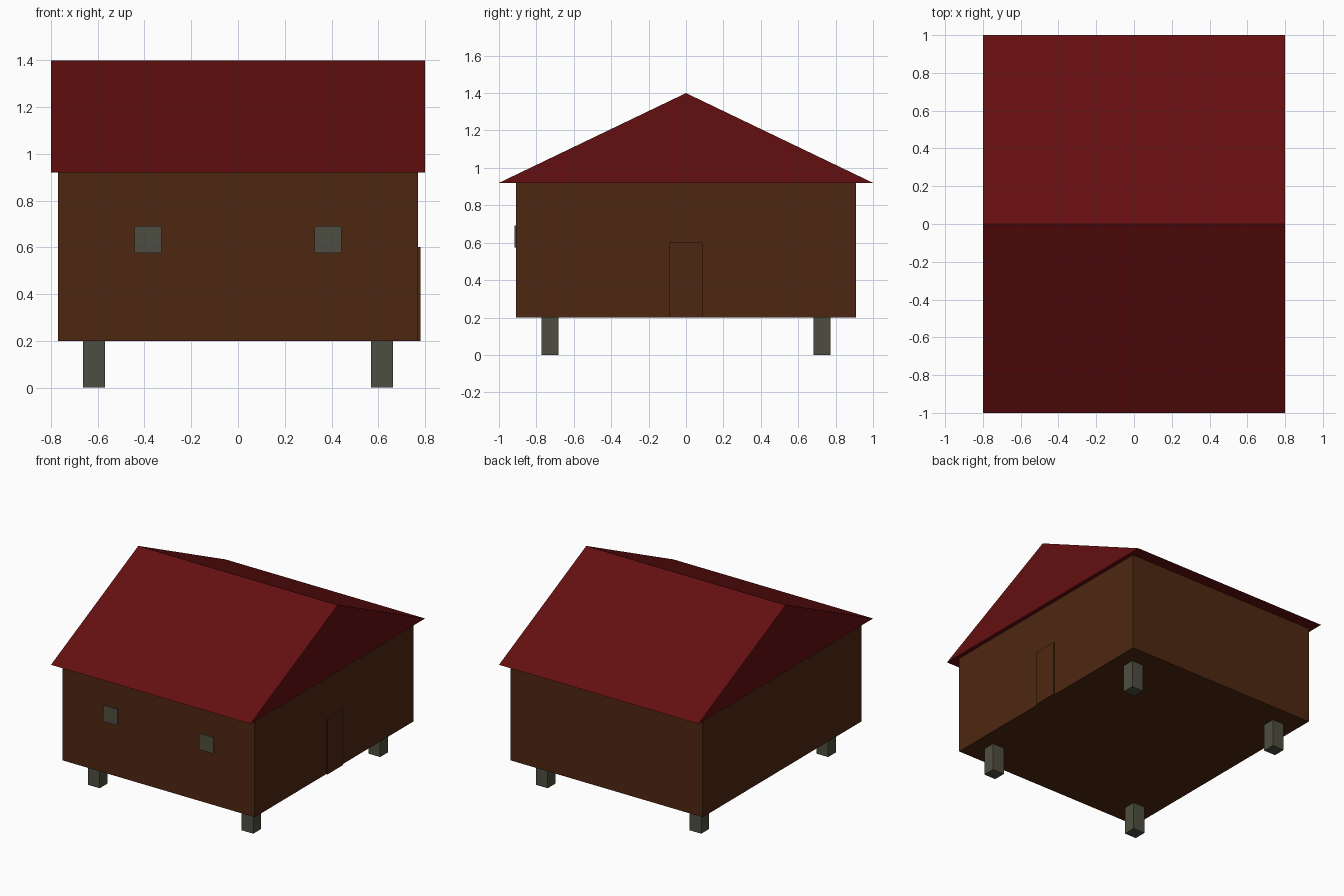
import bpy, bmesh

if "Cube" in bpy.data.objects:
    bpy.data.objects.remove(bpy.data.objects["Cube"])


def material(name, rgb):
    m = bpy.data.materials.new(name)
    m.diffuse_color = (*rgb, 1)
    m.use_nodes = True
    m.node_tree.nodes["Principled BSDF"].inputs["Base Color"].default_value = m.diffuse_color
    return m


RED = material("roof_red", (0.127, 0.0045, 0.005))
BROWN = material("wall_brown", (0.076, 0.0205, 0.0056))
GREY = material("stone_grey", (0.076, 0.076, 0.052))


def box(name, lo, hi, mat):
    """Box spanning two opposite corners."""
    bpy.ops.mesh.primitive_cube_add(size=1, location=[(a + b) / 2 for a, b in zip(lo, hi)])
    ob = bpy.context.object
    ob.name = name
    ob.scale = [b - a for a, b in zip(lo, hi)]
    ob.data.materials.append(mat)
    return ob


# Walls
box("walls", (-0.77, -0.908, 0.2), (0.77, 0.908, 0.92), BROWN)

# Door on the right side
box("door", (0.765, -0.088, 0.2), (0.78, 0.088, 0.602), BROWN)

# Windows on the front and the four support posts
for s, side in ((-1, "left"), (1, "right")):
    x = s * 0.385
    box(f"window_{side}", (x - 0.058, -0.916, 0.575), (x + 0.058, -0.907, 0.692), GREY)
    for t, end in ((-1, "front"), (1, "back")):
        px, py = s * 0.616, t * 0.727
        box(f"post_{end}_{side}", (px - 0.047, py - 0.045, 0), (px + 0.047, py + 0.045, 0.2), GREY)

# Gabled roof: triangle profile extruded along x
bm = bmesh.new()
tri = bm.faces.new([bm.verts.new((-0.8, y, z)) for y, z in ((-1, 0.92), (1, 0.92), (0, 1.4))])
ext = bmesh.ops.extrude_face_region(bm, geom=[tri], use_keep_orig=True)
bmesh.ops.translate(bm, vec=(1.6, 0, 0),
                    verts=[g for g in ext["geom"] if isinstance(g, bmesh.types.BMVert)])
bmesh.ops.recalc_face_normals(bm, faces=bm.faces)
mesh = bpy.data.meshes.new("roof")
bm.to_mesh(mesh)
bm.free()
mesh.materials.append(RED)
bpy.context.collection.objects.link(bpy.data.objects.new("roof", mesh))
